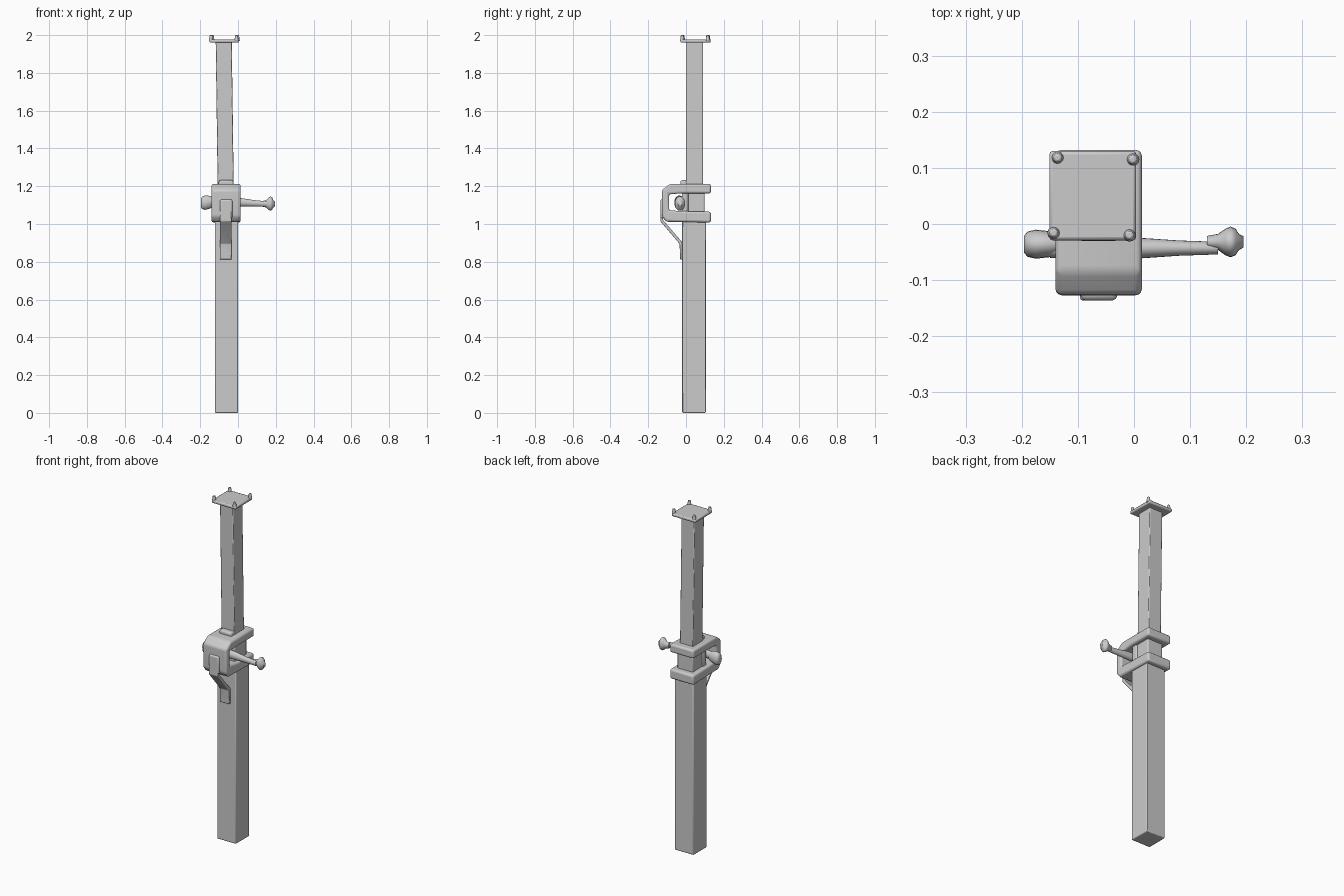
import bpy, bmesh, math
from mathutils import Vector

if "Cube" in bpy.data.objects:
    bpy.data.objects.remove(bpy.data.objects["Cube"])


def finish(name, bm, bevel=0.0, segments=2, angle=40):
    bmesh.ops.recalc_face_normals(bm, faces=bm.faces)
    me = bpy.data.meshes.new(name)
    bm.to_mesh(me)
    bm.free()
    ob = bpy.data.objects.new(name, me)
    bpy.context.collection.objects.link(ob)
    if bevel:
        mod = ob.modifiers.new("soft_edges", 'BEVEL')
        mod.width = bevel
        mod.segments = segments
        mod.limit_method = 'ANGLE'
    bpy.ops.object.select_all(action='DESELECT')
    ob.select_set(True)
    bpy.context.view_layer.objects.active = ob
    bpy.ops.object.shade_smooth_by_angle(angle=math.radians(angle))
    return ob


def box(name, x, y, z, bevel=0.004, top_shift=0.0):
    """Box from ranges; top_shift leans the top along x."""
    bm = bmesh.new()
    bmesh.ops.create_cube(bm, size=1)
    for v in bm.verts:
        top = v.co.z > 0
        v.co = Vector((x[v.co.x > 0] + (top_shift if top else 0),
                       y[v.co.y > 0], z[top]))
    return finish(name, bm, bevel)


def extrude_yz(name, profile, x, bevel):
    """Extrude a closed side profile across x."""
    bm = bmesh.new()
    face = bm.faces.new([bm.verts.new((x[0], y, z)) for y, z in profile])
    new = bmesh.ops.extrude_face_region(bm, geom=[face])["geom"]
    bmesh.ops.translate(bm, vec=(x[1] - x[0], 0, 0),
                        verts=[g for g in new if isinstance(g, bmesh.types.BMVert)])
    return finish(name, bm, bevel, 3)


def lathe_x(name, profile, centre_y, squash=1.0, sides=20):
    """Revolve (x, z centre, radius) stations about the x direction."""
    bm = bmesh.new()
    rings = []
    for x, zc, r in profile:
        rings.append([bm.verts.new((x, centre_y + squash * r * math.cos(2 * math.pi * i / sides),
                                    zc + r * math.sin(2 * math.pi * i / sides)))
                      for i in range(sides)])
    for a, b in zip(rings, rings[1:]):
        for i in range(sides):
            j = (i + 1) % sides
            bm.faces.new((a[i], a[j], b[j], b[i]))
    bm.faces.new(rings[0])
    bm.faces.new(rings[-1])
    return finish(name, bm, angle=60)


# Telescoping tubes
box("lower_tube", (-0.122, 0.0), (-0.02, 0.105), (0, 1.06), 0.005)
box("upper_tube", (-0.105, -0.02), (0.0, 0.09), (1.0, 1.965), 0.004, -0.013)
box("inner_sleeve", (-0.112, -0.012), (0.0, 0.098), (1.03, 1.19), 0.006)

# Top plate with four corner prongs
box("top_plate", (-0.151, 0.004), (-0.029, 0.13), (1.96, 1.978), 0.006)
for i, (px, py) in enumerate([(-0.143, -0.016), (-0.008, -0.02),
                              (-0.136, 0.118), (-0.002, 0.115)]):
    bm = bmesh.new()
    bmesh.ops.create_cone(bm, cap_ends=True, segments=12, radius1=0.012,
                          radius2=0.007, depth=0.032)
    bmesh.ops.translate(bm, vec=(px, py, 1.984), verts=bm.verts)
    finish(f"prong_{i + 1}", bm, 0.003)

# C-shaped clamp: front plate with two arms wrapping the tubes
clamp = [(-0.127, 1.04), (-0.105, 1.012), (0.132, 1.008), (0.132, 1.065),
         (-0.015, 1.068), (-0.09, 1.072), (-0.09, 1.158), (-0.015, 1.162),
         (0.132, 1.162), (0.132, 1.212), (-0.085, 1.212), (-0.127, 1.18)]
extrude_yz("clamp", clamp, (-0.14, 0.014), 0.011)
box("clamp_post", (-0.118, -0.006), (-0.022, 0.012), (1.05, 1.18), 0.006)
box("clamp_front_pad", (-0.095, -0.03), (-0.136, -0.11), (1.03, 1.13), 0.008)
box("top_collar", (-0.102, -0.024), (-0.03, 0.03), (1.2, 1.232), 0.009)

# Bent strap from the clamp down to the lower tube
strap = [(-0.136, 1.07), (-0.136, 1.015), (-0.034, 0.895), (-0.031, 0.812),
         (-0.016, 0.812), (-0.019, 0.902), (-0.122, 1.022), (-0.122, 1.07)]
extrude_yz("strap", strap, (-0.096, -0.034), 0.004)

# Cross handle with knob on the left and flared grip on the right
lathe_x("handle_shaft", [(-0.15, 1.118, 0.022), (-0.06, 1.117, 0.024), (0.01, 1.115, 0.023),
                         (0.08, 1.11, 0.017), (0.15, 1.106, 0.014)], -0.043, 0.8)
lathe_x("handle_knob", [(-0.196, 1.112, 0.022), (-0.19, 1.112, 0.033), (-0.175, 1.113, 0.038),
                        (-0.15, 1.115, 0.034), (-0.13, 1.117, 0.024)], -0.036, 0.68)
lathe_x("handle_grip", [(0.13, 1.107, 0.015), (0.15, 1.107, 0.02), (0.163, 1.108, 0.033),
                        (0.172, 1.108, 0.038), (0.181, 1.108, 0.033),
                        (0.187, 1.107, 0.02), (0.195, 1.106, 0.014)], -0.032, 0.72)
